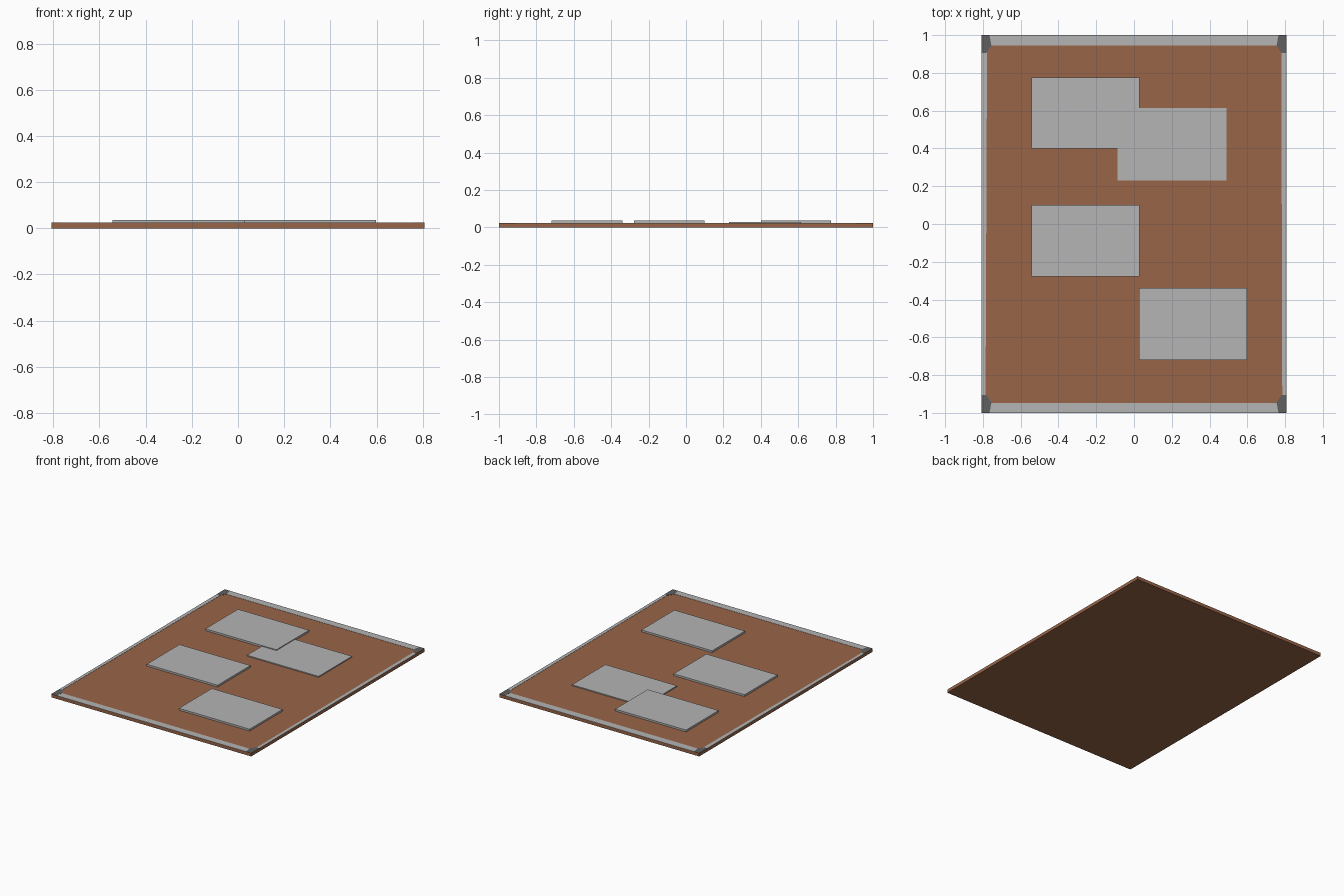
import bpy, bmesh

if "Cube" in bpy.data.objects:
    bpy.data.objects.remove(bpy.data.objects["Cube"])

def material(name, rgb):
    m = bpy.data.materials.new(name)
    m.diffuse_color = (*rgb, 1)
    m.use_nodes = True
    m.node_tree.nodes["Principled BSDF"].inputs["Base Color"].default_value = m.diffuse_color
    return m

CORK = material("cork brown", (0.32, 0.13, 0.065))
GREY = material("light grey", (0.46, 0.46, 0.46))
DARK = material("dark grey", (0.115, 0.115, 0.115))

def plate(name, outline, z0, z1, mat):
    """Extrude a flat outline from z0 up to z1."""
    bm = bmesh.new()
    face = bm.faces.new([bm.verts.new((x, y, z0)) for x, y in outline])
    out = bmesh.ops.extrude_face_region(bm, geom=[face])
    for v in out["geom"]:
        if isinstance(v, bmesh.types.BMVert):
            v.co.z = z1
    bmesh.ops.recalc_face_normals(bm, faces=bm.faces)
    me = bpy.data.meshes.new(name)
    bm.to_mesh(me)
    bm.free()
    me.materials.append(mat)
    ob = bpy.data.objects.new(name, me)
    bpy.context.collection.objects.link(ob)
    return ob

def rect(x0, x1, y0, y1):
    return [(x0, y0), (x1, y0), (x1, y1), (x0, y1)]

W, L = 0.807, 1.0          # half width and half length
TOP, TRIM = 0.0225, 0.024  # board top and trim top

# Cork board
plate("board", rect(-W, W, -L, L), 0, TOP, CORK)

# Thin metal trim along the four edges, slightly tapered on the long sides
plate("back_trim", rect(-0.765, 0.765, 0.945, L), TOP, TRIM, GREY)
plate("front_trim", rect(-0.765, 0.765, -L, -0.948), TOP, TRIM, GREY)
plate("left_trim", [(-W, -0.91), (-0.786, -0.91), (-0.778, 0.91), (-W, 0.91)], TOP, TRIM, GREY)
plate("right_trim", [(W, 0.91), (0.78, 0.91), (0.785, -0.91), (W, -0.91)], TOP, TRIM, GREY)

# Dark corner protectors
corner = [(W, L), (0.765, L), (0.755, 0.945), (0.781, 0.905), (W, 0.905)]
for sx, xname in ((-1, "left"), (1, "right")):
    for sy, yname in ((-1, "front"), (1, "back")):
        plate(f"{yname}_{xname}_corner", [(sx * x, sy * y) for x, y in corner],
              TOP, TRIM + 0.0004, DARK)

# Pinned paper sheets; the upper right one is tucked under its neighbour
plate("tucked_sheet", rect(-0.088, 0.49, 0.23, 0.615), TOP, 0.030, GREY)
plate("back_sheet", rect(-0.543, 0.03, 0.40, 0.775), 0.030, 0.036, GREY)
plate("back_sheet_backing", rect(-0.543, -0.088, 0.40, 0.775), TOP, 0.030, GREY)
plate("back_sheet_backing_strip", rect(-0.088, 0.03, 0.615, 0.775), TOP, 0.030, GREY)
plate("middle_sheet", rect(-0.543, 0.03, -0.278, 0.10), TOP, 0.036, GREY)
plate("front_sheet", rect(0.027, 0.598, -0.72, -0.34), TOP, 0.036, GREY)
